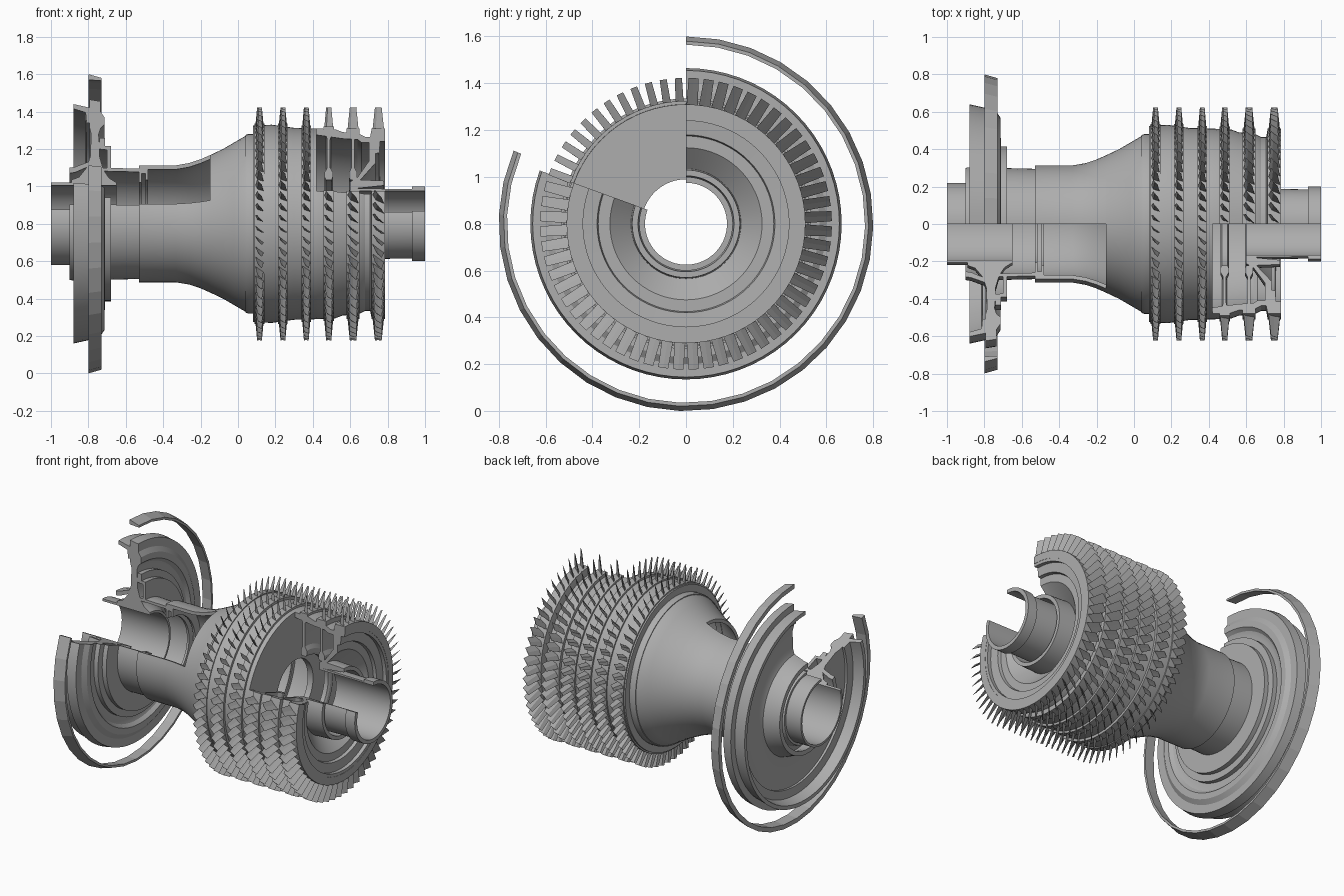
import bpy
import bmesh
from math import sin, cos, radians, ceil
from mathutils import Vector

cube = bpy.data.objects.get("Cube")
if cube:
    bpy.data.objects.remove(cube)

steel = bpy.data.materials.new("steel_grey")
steel.use_nodes = True
steel.diffuse_color = (0.42, 0.42, 0.42, 1)
steel.node_tree.nodes["Principled BSDF"].inputs["Base Color"].default_value = (0.42, 0.42, 0.42, 1)

AXIS = 0.8                 # height of the rotor axis
CUT = (160, 450)           # sweep that leaves the inspection wedge open
FULL = (0, 360)


def radial(x, r, a):
    return Vector((x, r * cos(a), AXIS + r * sin(a)))


def finish(name, bm, smooth=True):
    bmesh.ops.recalc_face_normals(bm, faces=bm.faces)
    mesh = bpy.data.meshes.new(name)
    bm.to_mesh(mesh)
    bm.free()
    mesh.materials.append(steel)
    ob = bpy.data.objects.new(name, mesh)
    bpy.context.scene.collection.objects.link(ob)
    if smooth:
        bpy.ops.object.select_all(action='DESELECT')
        ob.select_set(True)
        bpy.context.view_layer.objects.active = ob
        bpy.ops.object.shade_smooth_by_angle(angle=radians(25))
    return ob


def lathe(name, profile, sweep=CUT, step=5, smooth=True):
    """Sweep a closed (x, radius) section round the axis, capping open ends."""
    bm = bmesh.new()
    a0, a1 = sweep
    closed = a1 - a0 == 360
    n = ceil((a1 - a0) / step)
    rings = [[bm.verts.new(radial(x, r, radians(a0 + (a1 - a0) * i / n))) for x, r in profile]
             for i in range(n if closed else n + 1)]
    for i in range(n):
        a, b = rings[i], rings[(i + 1) % len(rings)]
        for j in range(len(profile)):
            k = (j + 1) % len(profile)
            bm.faces.new((a[j], a[k], b[k], b[j]))
    if not closed:
        bm.faces.new(rings[0])
        bm.faces.new(rings[-1])
    return finish(name, bm, smooth)


def shell(outer, t):
    """Closed section of a wall of thickness t below an outer line."""
    return outer + [(x, r - t) for x, r in reversed(outer)]


def mirrored(half, x0):
    """Closed section from (half width, radius) pairs about x0."""
    return [(x0 - w, r) for w, r in half] + [(x0 + w, r) for w, r in reversed(half)]


def blade_row(name, x0, root, tip, chord, cut, count=60):
    bm = bmesh.new()
    for i in range(count):
        deg = 90 + (i + 0.5) * 360 / count
        if cut and 90 < deg < 160:
            continue
        a = radians(deg)
        tangent = Vector((0, -sin(a), cos(a)))
        loops = []
        for r, c, t, stagger in ((root, chord, 0.012, 38), (tip, chord * 0.72, 0.004, 50)):
            s = radians(stagger)
            along = Vector((cos(s), 0, 0)) + tangent * sin(s)
            across = Vector((sin(s), 0, 0)) - tangent * cos(s)
            mid = radial(x0, r, a)
            loops.append([bm.verts.new(mid + along * c * u + across * v) for u, v in
                          ((-0.5, 0), (-0.1, -t), (0.5, 0), (0, -0.1 * t))])
        lo, hi = loops
        for j in range(4):
            k = (j + 1) % 4
            bm.faces.new((lo[j], lo[k], hi[k], hi[j]))
        bm.faces.new(hi)
        bm.faces.new(lo)
    finish(name, bm, False)


# Turbine end: stub shaft, disc with bulbous bore and waisted web
lathe("rear_stub_shaft", shell([(-1, 0.22), (-0.86, 0.22)], 0.015))
lathe("turbine_disc", [
    (-0.89, 0.205), (-0.89, 0.235), (-0.85, 0.25), (-0.81, 0.30), (-0.79, 0.36), (-0.785, 0.48),
    (-0.795, 0.52), (-0.795, 0.665), (-0.735, 0.655), (-0.735, 0.60), (-0.715, 0.57),
    (-0.715, 0.53), (-0.735, 0.51), (-0.745, 0.48), (-0.74, 0.36), (-0.72, 0.29),
    (-0.69, 0.245), (-0.65, 0.22), (-0.65, 0.205)])
lathe("rear_seal_rim", [
    (-0.88, 0.64), (-0.79, 0.62), (-0.79, 0.54), (-0.81, 0.54), (-0.815, 0.595), (-0.88, 0.615)])
lathe("rear_inner_flange", [
    (-0.90, 0.27), (-0.90, 0.30), (-0.87, 0.305), (-0.79, 0.335), (-0.79, 0.31), (-0.87, 0.275)])
lathe("front_seal_arm", [
    (-0.745, 0.40), (-0.74, 0.46), (-0.71, 0.46), (-0.71, 0.415), (-0.68, 0.415), (-0.68, 0.29),
    (-0.70, 0.29), (-0.70, 0.395)])
lathe("turbine_tip_ring", [(-0.8, 0.80), (-0.73, 0.78), (-0.73, 0.765), (-0.8, 0.77)],
      (157, 450), 10.2, False)

# Hollow drive shaft and its bolted joint
lathe("shaft_sleeve", shell([(-0.735, 0.30), (-0.53, 0.295)], 0.018))
lathe("shaft_joint", [
    (-0.53, 0.22), (-0.53, 0.30), (-0.48, 0.30), (-0.48, 0.235), (-0.495, 0.235),
    (-0.495, 0.27), (-0.515, 0.27), (-0.515, 0.22)])
lathe("drive_shaft", shell([(-0.53, 0.313), (-0.33, 0.313), (-0.26, 0.325), (-0.2, 0.345),
                            (-0.15, 0.367)], 0.022))

# Flared cone and the uncut half of the compressor drum
lathe("flared_cone", shell([(-0.15, 0.367), (-0.08, 0.40), (-0.02, 0.435), (0.04, 0.47),
                            (0.09, 0.48)], 0.022), FULL)
lathe("front_drum", shell([(0.08, 0.525), (0.18, 0.53), (0.30, 0.513), (0.42, 0.51)], 0.045), FULL)
lathe("front_drum_lip", shell([(0.04, 0.475), (0.055, 0.48), (0.085, 0.48)], 0.03), FULL)
lathe("third_disc", mirrored([(0.02, 0.19), (0.02, 0.48)], 0.4), FULL)

# Cut half of the drum, its discs and stepped spacers
lathe("rear_drum", [
    (0.42, 0.51), (0.52, 0.505), (0.56, 0.49), (0.64, 0.485), (0.68, 0.465), (0.72, 0.465),
    (0.72, 0.435), (0.66, 0.435), (0.64, 0.45), (0.56, 0.455), (0.42, 0.475)])
bulb = [(0.015, 0.235), (0.022, 0.25), (0.022, 0.275), (0.008, 0.30), (0.008, 0.45), (0.02, 0.49)]
for label, x in (("fourth", 0.485), ("fifth", 0.615)):
    lathe(label + "_disc", mirrored(bulb, x))
lathe("sixth_disc", [
    (0.60, 0.19), (0.60, 0.225), (0.64, 0.25), (0.70, 0.335), (0.70, 0.43), (0.715, 0.51),
    (0.785, 0.505), (0.785, 0.44), (0.76, 0.44), (0.755, 0.38), (0.735, 0.375),
    (0.735, 0.325), (0.655, 0.235), (0.78, 0.23), (0.78, 0.205), (0.64, 0.19)])

# Output stub with a collar
lathe("front_stub_shaft", [
    (0.60, 0.175), (0.60, 0.19), (0.93, 0.185), (0.93, 0.20), (1, 0.20), (1, 0.175)])

# Six blade rows with their root bands
rows = [(0.115, 0.53, 0.055), (0.24, 0.53, 0.055), (0.365, 0.52, 0.055),
        (0.485, 0.515, 0.06), (0.615, 0.505, 0.075), (0.75, 0.505, 0.078)]
for i, (x, root, chord) in enumerate(rows):
    cut = i > 2
    half = chord * 0.47
    lathe(f"root_band_{i + 1}", mirrored([(half, root - 0.045), (half, root + 0.005)], x),
          CUT if cut else FULL)
    blade_row(f"blade_row_{i + 1}", x, root, 0.623, chord, cut)
